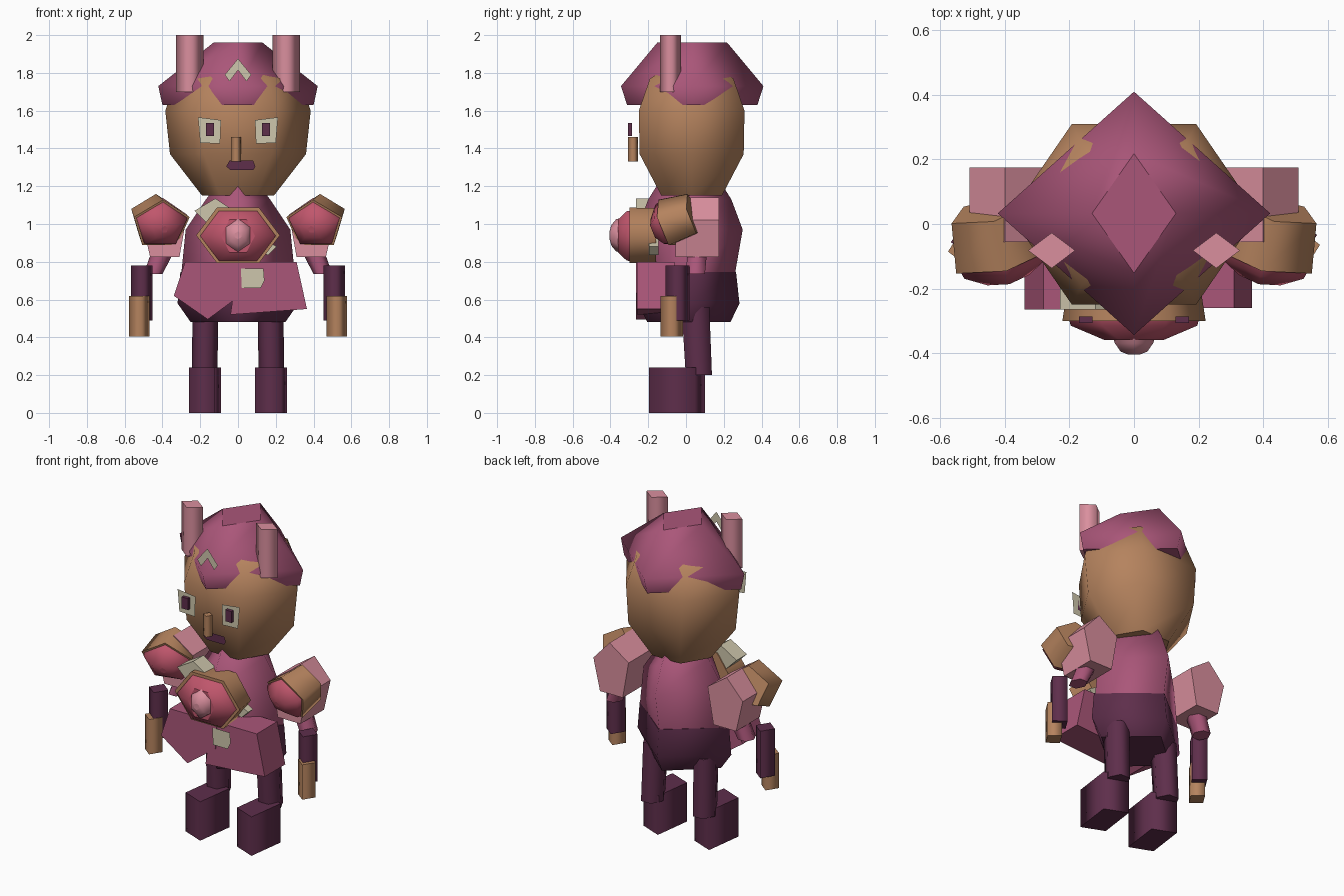
import bpy, bmesh, math
from mathutils import Matrix

if "Cube" in bpy.data.objects:
    bpy.data.objects.remove(bpy.data.objects["Cube"], do_unlink=True)


def material(name, rgb):
    def linear(c):
        c /= 255
        return c / 12.92 if c < 0.04 else ((c + 0.055) / 1.055) ** 2.4
    m = bpy.data.materials.new(name)
    m.use_nodes = True
    col = [linear(c) for c in rgb] + [1]
    m.diffuse_color = col
    m.node_tree.nodes["Principled BSDF"].inputs["Base Color"].default_value = col
    return m


magenta = material("magenta", (170, 86, 121))
plum = material("dark plum", (94, 46, 75))
tan = material("tan", (181, 131, 94))
red = material("rose red", (192, 86, 108))
pink = material("pink", (218, 143, 158))
cream = material("cream", (206, 198, 172))


def finish(name, bm, mat, matrix=None):
    mesh = bpy.data.meshes.new(name)
    bm.to_mesh(mesh)
    bm.free()
    if matrix:
        mesh.transform(matrix)
    mesh.materials.append(mat)
    obj = bpy.data.objects.new(name, mesh)
    bpy.context.collection.objects.link(obj)


def loft(name, rings, mat, sides=4, turn=0, matrix=None):
    """Smooth-sided, flat-capped stack of rings: (x, y, z, rx, ry)."""
    bm = bmesh.new()
    loops = []
    for x, y, z, rx, ry in rings:
        angles = [math.radians(turn + 360 * i / sides) for i in range(sides)]
        loops.append([bm.verts.new((x + rx * math.cos(a), y + ry * math.sin(a), z))
                      for a in angles])
    for a, b in zip(loops, loops[1:]):
        for i in range(sides):
            j = (i + 1) % sides
            bm.faces.new((a[i], a[j], b[j], b[i])).smooth = True
    bm.faces.new(loops[0])
    bm.faces.new(loops[-1])
    bmesh.ops.recalc_face_normals(bm, faces=bm.faces)
    finish(name, bm, mat, matrix)


def plate(name, outline, y, mat, depth=0):
    """Front-facing outline (x, z) at y, pushed back by depth if it has any."""
    bm = bmesh.new()
    face = bm.faces.new([bm.verts.new((x, y, z)) for x, z in outline])
    face.normal_update()
    if face.normal.y > 0:
        face.normal_flip()
    if depth:
        new = bmesh.ops.extrude_face_region(bm, geom=[face])["geom"]
        bmesh.ops.translate(bm, vec=(0, depth, 0),
                            verts=[g for g in new if isinstance(g, bmesh.types.BMVert)])
        bmesh.ops.recalc_face_normals(bm, faces=bm.faces)
    finish(name, bm, mat)


def flip(outline, s):
    return [(s * x, z) for x, z in outline]


def centred(y, rows):
    return [(0, y, z, rx, ry) for z, rx, ry in rows]


# Head and hair cap
loft("head", centred(0.03, [(1.15, 0.19, 0.185), (1.37, 0.36, 0.318), (1.6, 0.385, 0.323),
                            (1.77, 0.325, 0.255), (1.81, 0.2, 0.18)]), tan, 6)
loft("hair", centred(0.033, [(1.63, 0.4, 0.345), (1.73, 0.422, 0.377),
                             (1.96, 0.13, 0.185)]), magenta)

# Face
plate("hair_chevron", [(0, 1.875), (0.07, 1.79), (0.045, 1.755), (0, 1.815),
                       (-0.045, 1.755), (-0.07, 1.79)], -0.297, cream)
plate("mouth", [(-0.045, 1.335), (0.08, 1.335), (0.092, 1.305), (0.08, 1.285),
                (-0.04, 1.285), (-0.062, 1.305)], -0.25, plum)
loft("nose", [(-0.01, -0.28, z, 0.028, 0.028) for z in (1.33, 1.46)], tan, 4, 15)

# Torso and trousers
loft("torso", centred(0.02, [(0.74, 0.3, 0.24), (0.97, 0.277, 0.28), (1.13, 0.17, 0.22),
                             (1.21, 0.11, 0.17)]), magenta)
loft("trousers", centred(0.015, [(0.48, 0.25, 0.22), (0.58, 0.32, 0.268),
                                 (0.745, 0.305, 0.25)]), plum)

# Skirt panels, buckle and sash
plate("skirt_right", [(-0.28, 0.8), (0.04, 0.8), (0.03, 0.635), (-0.16, 0.495),
                      (-0.34, 0.62)], -0.265, magenta, 0.2)
plate("skirt_left", [(0, 0.8), (0.31, 0.8), (0.365, 0.55), (-0.04, 0.52)], -0.26, magenta, 0.2)
plate("buckle", [(0.015, 0.765), (0.135, 0.765), (0.14, 0.7), (0.12, 0.66), (0.02, 0.66)],
      -0.272, cream)
plate("sash_top", [(-0.23, 1.07), (-0.12, 1.135), (-0.02, 1.07), (0, 0.95), (-0.08, 0.93),
                   (-0.16, 1.0)], -0.265, cream, 0.1)
plate("sash_end", [(0, 1.0), (0.205, 0.88), (0.16, 0.835), (0, 0.9)], -0.195, cream, 0.05)

# Chest medallion, lofted towards the front
facing = Matrix.Rotation(math.radians(90), 4, 'X')
at_chest = Matrix.Translation((0, 0, 0.94)) @ facing
loft("medallion_rim", centred(0, [(0.16, 0.2, 0.165), (0.3, 0.222, 0.17)]), tan, 6, 0, at_chest)
loft("medallion", centred(-0.003, [(0.29, 0.203, 0.156), (0.315, 0.196, 0.15),
                                   (0.36, 0.09, 0.1)]), red, 6, 0, at_chest)
loft("medallion_gem", centred(0, [(0.33, 0.085, 0.095), (0.37, 0.068, 0.085),
                                  (0.395, 0.048, 0.055), (0.405, 0.02, 0.02)]),
     pink, 6, 30, at_chest)

for s, side in ((1, "left"), (-1, "right")):
    # Horns and eyes
    loft("horn_" + side, [(s * 0.255, -0.082, z, 0.073, 0.055) for z in (1.7, 2.0)], pink)
    plate("eye_" + side, flip([(0.212, 1.565), (0.09, 1.55), (0.095, 1.425), (0.2, 1.43)], s),
          -0.286, cream)
    plate("pupil_" + side, flip([(0.128, 1.465), (0.17, 1.465), (0.17, 1.535), (0.128, 1.535)], s),
          -0.306, plum, 0.02)

    # Five-sided shoulder guard turned slightly inwards and down
    aim = (Matrix.Translation((s * 0.425, -0.03, 1.02)) @ Matrix.Rotation(math.radians(-14 * s), 4, 'Z')
           @ Matrix.Rotation(math.radians(18), 4, 'X') @ facing)
    loft("shoulder_guard_" + side, centred(0, [(-0.08, 0.135, 0.12), (0.08, 0.16, 0.14)]),
         tan, 5, 90, aim)
    loft("shoulder_pad_" + side, centred(0, [(0.07, 0.148, 0.13), (0.105, 0.138, 0.12),
                                             (0.15, 0.07, 0.06), (0.158, 0.02, 0.02)]),
         red, 5, 90, aim)

    # Arm: sleeve, elbow, forearm, hand
    plate("sleeve_" + side, flip([(0.51, 1.02), (0.4, 1.14), (0.27, 1.05), (0.31, 0.825),
                                  (0.465, 0.825)], s), -0.055, pink, 0.23)
    loft("elbow_" + side, [(s * 0.45, 0.05, 0.735, 0.05, 0.058),
                           (s * 0.395, 0.06, 0.86, 0.06, 0.06)], magenta, 6)
    loft("forearm_" + side, [(s * 0.51, -0.045, z, 0.058, 0.065) for z in (0.49, 0.78)], plum, 4, 10)
    loft("hand_" + side, [(s * 0.523, -0.075, z, 0.054, 0.06) for z in (0.405, 0.62)], tan, 4, 10)

    # Leg and boot
    loft("leg_" + side, [(s * 0.177, 0.068, 0.2, 0.068, 0.08),
                         (s * 0.172, 0.05, 0.56, 0.068, 0.085)], plum, 6)
    loft("boot_" + side, [(s * 0.175, -0.047, z, 0.1, 0.174) for z in (0, 0.24)], plum, 4, 32)
